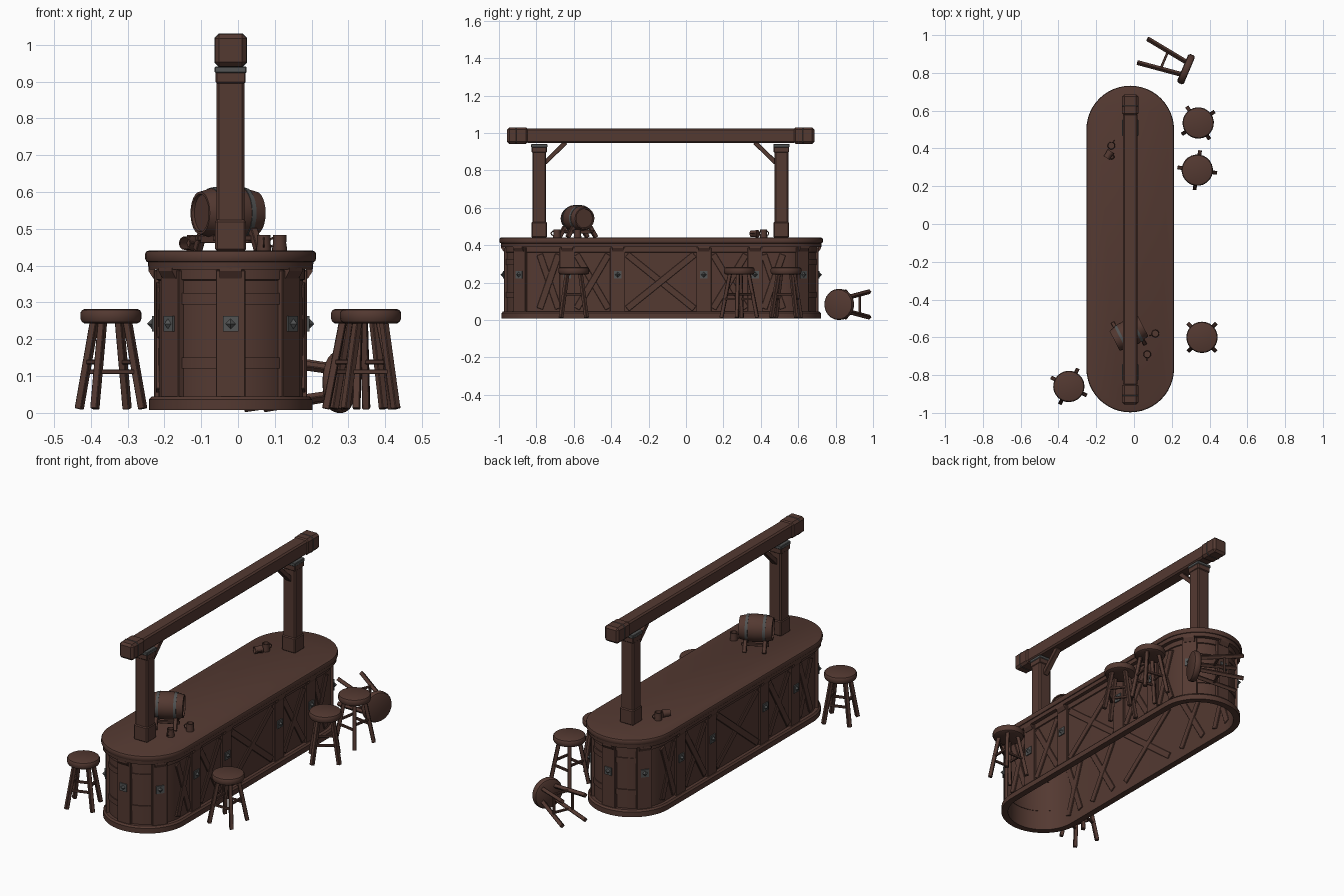
import bpy, bmesh, math
from mathutils import Matrix, Vector

if "Cube" in bpy.data.objects:
    bpy.data.objects.remove(bpy.data.objects["Cube"])

CX, Y0, Y1 = -0.02, -0.765, 0.5          # bar centre line and centres of its round ends
I = Matrix.Identity(4)


def material(name, rgb):
    m = bpy.data.materials.new(name)
    m.diffuse_color = (*rgb, 1)
    m.use_nodes = True
    m.node_tree.nodes["Principled BSDF"].inputs["Base Color"].default_value = m.diffuse_color
    return m


WOOD = material("dark_wood", (0.088, 0.041, 0.031))
IRON = material("iron_grey", (0.085, 0.088, 0.088))


def finish(name, bm, mat, mtx=I, smooth=False, bevel=0):
    bmesh.ops.recalc_face_normals(bm, faces=bm.faces)
    me = bpy.data.meshes.new(name)
    bm.to_mesh(me)
    bm.free()
    me.materials.append(mat)
    if smooth:
        me.shade_smooth()
        me.set_sharp_from_angle(angle=math.radians(35))
    ob = bpy.data.objects.new(name, me)
    bpy.context.collection.objects.link(ob)
    ob.matrix_world = mtx
    if bevel:
        b = ob.modifiers.new("bevel", 'BEVEL')
        b.width, b.segments = bevel, 1
    return ob


def loft(name, loops, mat, mtx=I, closed=False, ring=True):
    """Skin a list of loops; closed joins last to first, ring closes each loop."""
    bm = bmesh.new()
    rows = [[bm.verts.new(p) for p in lp] for lp in loops]
    n, k = len(rows[0]), len(rows)
    for i in range(k if closed else k - 1):
        a, b = rows[i], rows[(i + 1) % k]
        for j in range(n if ring else n - 1):
            q = (j + 1) % n
            bm.faces.new((a[j], a[q], b[q], b[j]))
    if not closed:
        bm.faces.new(rows[0])
        bm.faces.new(rows[-1])
    elif not ring:
        bm.faces.new([r[0] for r in rows])
        bm.faces.new([r[-1] for r in rows])
    return finish(name, bm, mat, mtx, smooth=True)


def lathe(name, profile, mat, mtx=I, segs=24, closed=False):
    loops = [[(r * math.cos(t * math.tau / segs), r * math.sin(t * math.tau / segs), z)
              for t in range(segs)] for r, z in profile]
    return loft(name, loops, mat, mtx, closed)


def arc(r, cy, a0, a1, z, n=24):
    return [(CX + r * math.cos(a0 + (a1 - a0) * i / n),
             cy + r * math.sin(a0 + (a1 - a0) * i / n), z) for i in range(n + 1)]


def stadium(r, z):
    return arc(r, Y1, 0, math.pi, z) + arc(r, Y0, math.pi, math.tau, z)


def box(name, loc, size, mat=WOOD, mtx=I, rot=I, bevel=0):
    bm = bmesh.new()
    bmesh.ops.create_cube(bm, size=1)
    bmesh.ops.scale(bm, vec=size, verts=bm.verts)
    return finish(name, bm, mat, mtx @ Matrix.Translation(loc) @ rot, bevel=bevel)


def bar(name, a, b, w, d, mtx=I):
    a, b = Vector(a), Vector(b)
    rot = (b - a).to_track_quat('Z', 'Y').to_matrix().to_4x4()
    return box(name, (a + b) / 2, (w, d, (b - a).length), mtx=mtx, rot=rot, bevel=0.002)


# ---- bar body: hollow wall, plinth and countertop
loft("bar_wall", [stadium(r, z) for r, z in
     ((0.187, 0.02), (0.196, 0.02), (0.196, 0.36), (0.202, 0.362), (0.202, 0.40), (0.187, 0.40))],
     WOOD, closed=True)
loft("plinth", [stadium(r, z) for r, z in
     ((0.187, 0.008), (0.222, 0.008), (0.222, 0.036), (0.214, 0.045), (0.187, 0.045))],
     WOOD, closed=True)
loft("countertop", [stadium(r, z) for r, z in
     ((0.205, 0.39), (0.223, 0.39), (0.225, 0.41), (0.229, 0.411), (0.232, 0.418),
      (0.232, 0.432), (0.229, 0.438), (0.222, 0.441))], WOOD)


# ---- pilasters with iron plate, stud and corbel (local +x points outward)
def pilaster(x, y, ang):
    m = Matrix.Translation((x, y, 0)) @ Matrix.Rotation(ang, 4, 'Z')
    box("pilaster", (0.001, 0, 0.215), (0.02, 0.08, 0.345), mtx=m, bevel=0.002)
    box("stud_plate", (0.012, 0, 0.242), (0.01, 0.042, 0.042), IRON, m)
    bm = bmesh.new()
    bmesh.ops.create_cone(bm, cap_ends=True, segments=4, radius1=0.015, radius2=0.0, depth=0.014)
    finish("diamond_stud", bm, IRON,
           m @ Matrix.Translation((0.023, 0, 0.242)) @ Matrix.Rotation(math.pi / 2, 4, 'Y'))
    prof = ((0.008, 0.365), (0.013, 0.365), (0.026, 0.385), (0.026, 0.393), (0.008, 0.393))
    bm = bmesh.new()
    f = bm.faces.new([bm.verts.new((px, -0.03, pz)) for px, pz in prof])
    ext = bmesh.ops.extrude_face_region(bm, geom=[f])["geom"]
    bmesh.ops.translate(bm, vec=(0, 0.06, 0), verts=[v for v in ext if isinstance(v, bmesh.types.BMVert)])
    finish("corbel", bm, WOOD, m)


R = 0.197
for ang in (0, math.pi):
    for y in (-0.635, -0.365, 0.095, 0.37):
        pilaster(CX + R * math.cos(ang), y, ang)
for cy, mid in ((Y0, -math.pi / 2), (Y1, math.pi / 2)):
    for da in (-0.92, 0, 0.92):
        a = mid + da
        pilaster(CX + R * math.cos(a), cy + R * math.sin(a), a)
    # curved rails between the end pilasters
    for z in (0.135, 0.31):
        loft("curved_rail", [arc(r, cy, mid - 0.9, mid + 0.9, z + dz) for r, dz in
             ((0.184, -0.015), (0.201, -0.015), (0.201, 0.015), (0.184, 0.015))],
             WOOD, closed=True, ring=False)

# ---- crossed boards in the flat panels, showing through on the inside
for s in (-1, 1):
    for y, w in ((-0.732, 0.1), (-0.5, 0.17), (-0.135, 0.36), (0.2325, 0.175), (0.467, 0.1)):
        for k, t in ((-1, 0.02), (1, 0.023)):
            x = CX + s * 0.1915
            bar("cross_board", (x, y - k * w / 2, 0.06), (x, y + k * w / 2, 0.35), t, 0.035)

# ---- posts, collars and braces
for y, s in ((-0.785, 1), (0.51, -1)):
    box("post_shaft", (CX, y, 0.69), (0.076, 0.074, 0.50), bevel=0.007)
    box("post_foot", (CX, y, 0.482), (0.084, 0.084, 0.086), bevel=0.006)
    box("post_head", (CX, y, 0.911), (0.082, 0.082, 0.032), bevel=0.004)
    box("post_band", (CX, y, 0.932), (0.087, 0.087, 0.018), IRON, bevel=0.003)
    bar("brace", (CX, y + s * 0.03, 0.84), (CX, y + s * 0.142, 0.95), 0.03, 0.024)

# ---- top beam with banded end blocks
box("top_beam", (CX, -0.135, 0.985), (0.076, 1.44, 0.078), bevel=0.008)
for y, yb in ((-0.9, -0.908), (0.63, 0.625)):
    box("beam_end", (CX, y, 0.985), (0.086, 0.113, 0.088), bevel=0.012)
    box("beam_band", (CX, yb, 0.985), (0.089, 0.024, 0.091), IRON, bevel=0.012)


# ---- stools
def stool(m):
    lathe("seat", ((0.072, 0.243), (0.079, 0.247), (0.083, 0.256), (0.083, 0.272),
                   (0.079, 0.279), (0.072, 0.282)), WOOD, m)

    def at(i, z):
        r = 0.05 + (0.25 - z) / 0.24 * 0.047
        a = i * math.pi / 2
        return (r * math.cos(a), r * math.sin(a), z)
    for i in range(4):
        bar("stool_leg", at(i, 0.25), at(i, 0.011), 0.02, 0.02, m)
        z = 0.138 if i % 2 else 0.112
        bar("stool_rung", at(i, z), at(i + 1, z), 0.011, 0.013, m)


for x, y, deg in ((-0.345, -0.86, 63), (0.36, -0.6, 45), (0.335, 0.285, 82), (0.34, 0.535, 35)):
    stool(Matrix.Translation((x, y, 0)) @ Matrix.Rotation(math.radians(deg), 4, 'Z'))
# fallen stool lying on its side
az = Vector((0.92, -0.39, 0)).normalized()
ax = Vector((0, 0, 1))
ay = az.cross(ax)
lying = Matrix((ax, ay, az)).transposed().to_4x4()
stool(Matrix.Translation((0.275, 0.82, 0.083)) @ lying
      @ Matrix.Rotation(math.pi / 4, 4, 'Z') @ Matrix.Translation((0, 0, -0.262)))

# ---- barrel on its cradle (local x along the barrel)
base = Matrix.Translation((-0.027, -0.58, 0)) @ Matrix.Rotation(math.radians(27), 4, 'Z')
axis = base @ Matrix.Translation((0, 0, 0.543)) @ Matrix.Rotation(math.pi / 2, 4, 'Y')


def bulge(t):
    return 0.072 - 0.014 * (t / 0.085) ** 2


side = [(bulge(t), t) for t in (-0.085, -0.055, -0.028, 0, 0.028, 0.055, 0.085)]
lathe("barrel", [(0.05, -0.077), (0.051, -0.085)] + side + [(0.051, 0.085), (0.05, 0.077)], WOOD, axis)
for t in (-0.045, 0.045):
    lathe("barrel_hoop", [(bulge(t + d) + e, t + d) for d, e in
          ((-0.007, -0.003), (-0.007, 0.002), (0.007, 0.002), (0.007, -0.003))], IRON, axis, closed=True)
for x in (-0.05, 0.05):
    box("cradle_board", (x, 0, 0.472), (0.02, 0.1, 0.022), mtx=base, bevel=0.002)
    for s in (-1, 1):
        bar("cradle_leg", (x, s * 0.05, 0.497), (x, s * 0.085, 0.442), 0.02, 0.022, base)
for s in (-1, 1):
    bar("cradle_rail", (-0.07, s * 0.052, 0.475), (0.07, s * 0.052, 0.475), 0.016, 0.014, base)


# ---- mugs
def mug(m):
    lathe("mug", ((0.020, 0), (0.0205, 0.004), (0.018, 0.02), (0.0185, 0.042),
                  (0.0155, 0.042), (0.0155, 0.006)), WOOD, m, 16)
    loops = []
    for i in range(9):
        a = -math.pi / 2 + math.pi * i / 8
        loops.append([(0.016 + (0.015 + 0.003 * math.cos(b)) * math.cos(a), 0.003 * math.sin(b),
                       0.022 + (0.012 + 0.003 * math.cos(b)) * math.sin(a))
                      for b in (k * math.tau / 6 for k in range(6))])
    loft("mug_handle", loops, WOOD, m)


for x, y, deg in ((0.113, -0.58, 200), (0.07, -0.69, 270), (-0.12, 0.415, 60)):
    mug(Matrix.Translation((x, y, 0.441)) @ Matrix.Rotation(math.radians(deg), 4, 'Z'))
# tipped-over mug
mug(Matrix.Translation((-0.122, 0.385, 0.461)) @ Matrix.Rotation(math.radians(237), 4, 'Z')
    @ Matrix.Rotation(math.pi / 2, 4, 'Y') @ Matrix.Rotation(math.pi / 2, 4, 'Z'))
